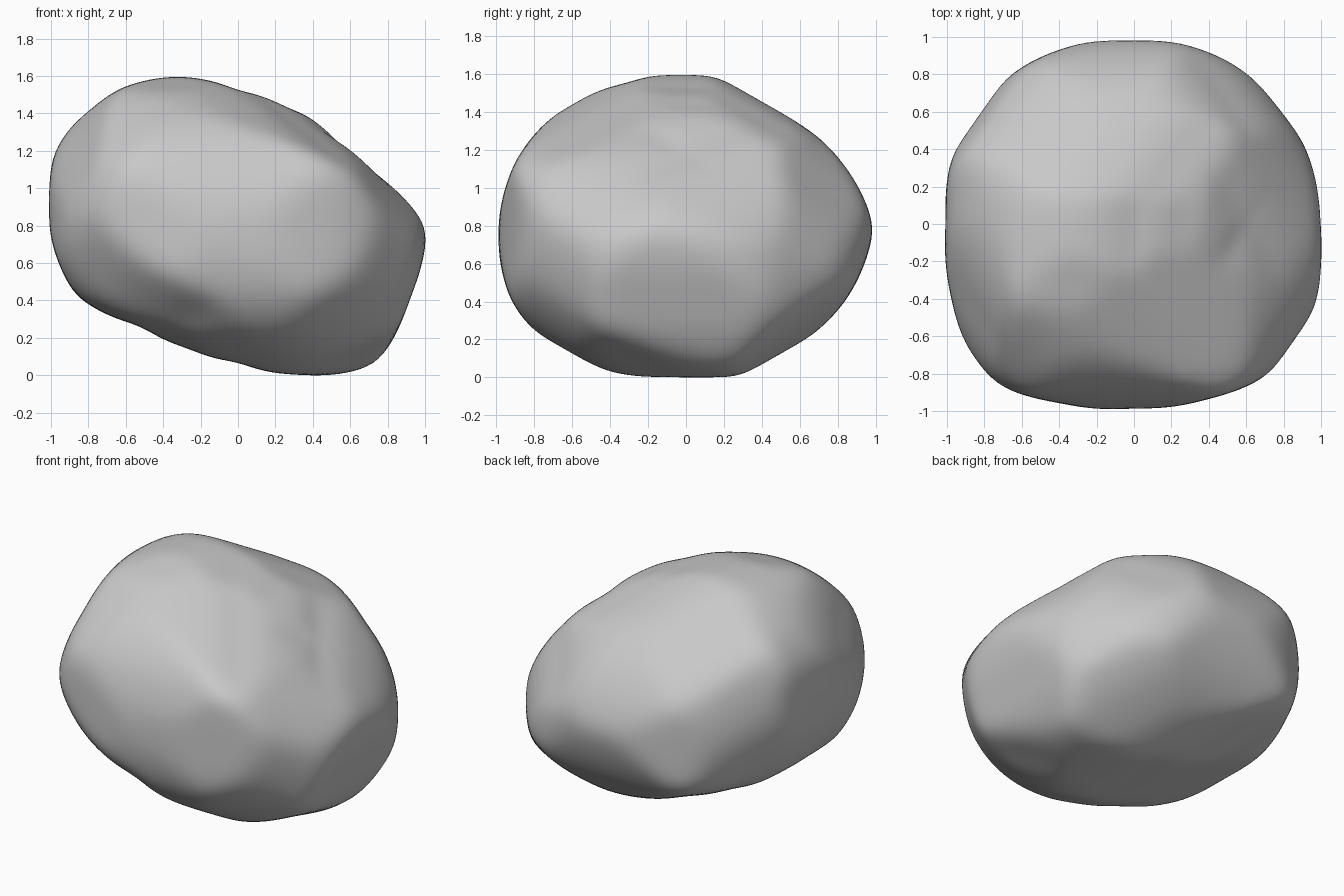
import bpy
import bmesh
from math import radians, sin, cos, atan2, tau
from mathutils import Vector

default_cube = bpy.data.objects.get("Cube")
if default_cube:
    bpy.data.objects.remove(default_cube, do_unlink=True)

# Extra stone left on the carved block, lost again when its ridges are worn down
WEAR_ALLOWANCE = 1.015
WEAR_PASSES = 12

# Radii of each outline at even angles, anticlockwise from its right-hand side
front_outline = [1, .77, .71, .68, .72, .86, .99, 1.05, 1, .93, .73, .69, .71, .84, 1.03, .98]
side_outline = [.98, .88, .79, .79, .81, .81, .89, .95, .98, .99, .93, .83, .8, .84, .85, .92]
plan_outline = [.99, .99, 1, .99, .98, 1, 1.03, 1.03, .99, 1.04, 1.14, 1.02, .97, 1, 1.08, 1.05]
front_corner_outline = [.95, .84, .81, .76, .83, .94, 1, 1.02, 1.11, 1, .88, .88, .9, .93, 1.06, 1.05]
back_corner_outline = [1.11, 1.11, .96, .81, .71, .69, .69, .81, .97, 1.03, .9, .81, .74, .75, .86, 1]
under_corner_outline = [1, 1.01, .84, .76, .7, .7, .69, .84, 1.05, 1.05, .97, .84, .77, .79, .86, .95]


def make_carver(azimuth, elevation, outline):
    """Pair an outline with the horizontal and vertical axes of the plane it lies in."""
    turn, tilt = radians(azimuth), radians(elevation)
    right = Vector((-sin(turn), cos(turn), 0))
    up = Vector((-cos(turn) * sin(tilt), -sin(turn) * sin(tilt), cos(tilt)))
    return right, up, outline


def reach(direction, carver):
    """How far a direction can run from the centre before it meets the carver's outline."""
    right, up, outline = carver
    flat = Vector((direction.dot(right), direction.dot(up)))
    position = (atan2(flat.y, flat.x) % tau) / tau * len(outline)
    step = int(position)
    blend = position - step
    start = outline[step % len(outline)]
    end = outline[(step + 1) % len(outline)]
    return (start + (end - start) * blend) / max(flat.length, 1e-6)


def make_material(name, colour):
    """Plain matt material with one flat colour."""
    material = bpy.data.materials.new(name)
    material.use_nodes = True
    material.diffuse_color = colour
    shader = material.node_tree.nodes["Principled BSDF"]
    shader.inputs["Base Color"].default_value = colour
    shader.inputs["Roughness"].default_value = 0.9
    return material


carvers = [
    make_carver(-90, 0, front_outline),
    make_carver(0, 0, side_outline),
    make_carver(-90, 90, plan_outline),
    make_carver(-55, 25, front_corner_outline),
    make_carver(125, 25, back_corner_outline),
    make_carver(55, -25, under_corner_outline),
]

# Carve a round block down to every outline
bm = bmesh.new()
bmesh.ops.create_icosphere(bm, subdivisions=6, radius=1)
for vert in bm.verts:
    direction = vert.co.normalized()
    vert.co = direction * WEAR_ALLOWANCE * min(reach(direction, carver) for carver in carvers)

# Weather the ridges into soft, worn edges
for _ in range(WEAR_PASSES):
    bmesh.ops.smooth_vert(bm, verts=bm.verts, factor=0.5,
                          use_axis_x=True, use_axis_y=True, use_axis_z=True)

# Rest the boulder on the ground
lowest = min(vert.co.z for vert in bm.verts)
bmesh.ops.translate(bm, verts=bm.verts, vec=Vector((0, 0, -lowest)))
for face in bm.faces:
    face.smooth = True

boulder_mesh = bpy.data.meshes.new("boulder")
bm.to_mesh(boulder_mesh)
bm.free()
boulder_mesh.materials.append(make_material("stone grey", (0.58, 0.58, 0.58, 1)))
boulder = bpy.data.objects.new("boulder", boulder_mesh)
bpy.context.collection.objects.link(boulder)
